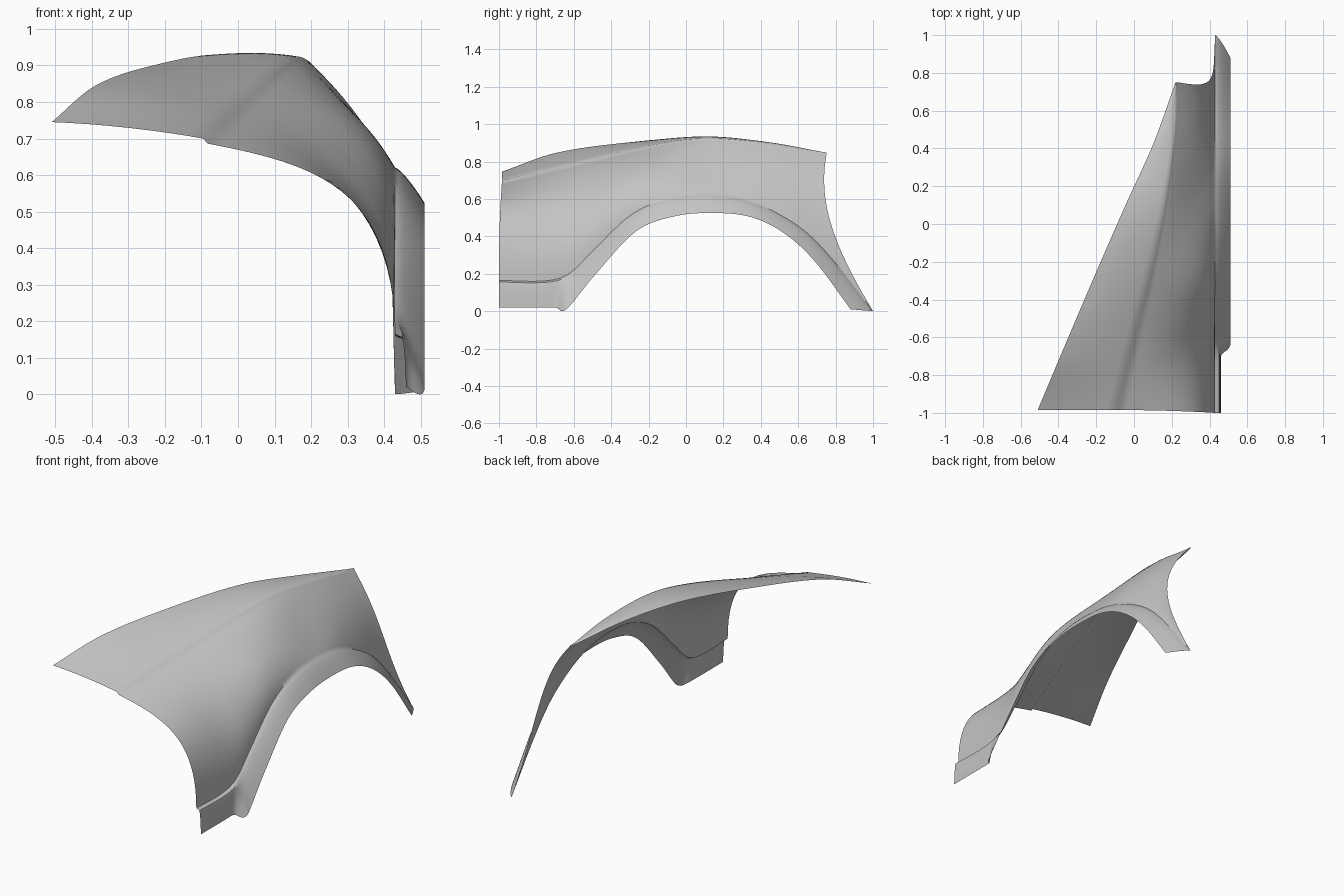
import bpy
import bmesh
from mathutils import Vector

cube = bpy.data.objects.get("Cube")
if cube:
    bpy.data.objects.remove(cube)


def along(keys, t):
    """Smooth curve through keys (position, values...), sampled at t."""
    n = len(keys)
    i = 0
    while i < n - 2 and t > keys[i + 1][0]:
        i += 1

    def slope(j):
        a, b = keys[max(j - 1, 0)], keys[min(j + 1, n - 1)]
        return (Vector(b[1:]) - Vector(a[1:])) / (b[0] - a[0])

    start, end = keys[i], keys[i + 1]
    span = end[0] - start[0]
    u = min(max((t - start[0]) / span, 0), 1)
    p, q = Vector(start[1:]), Vector(end[1:])
    ease = u * u * (3 - 2 * u)
    bend = slope(i) * (u * (1 - u) ** 2) - slope(i + 1) * (u * u * (1 - u))
    return p.lerp(q, ease) + bend * span


def bezier(a, b, c, d, t):
    s = 1 - t
    return a * s ** 3 + b * (3 * s * s * t) + c * (3 * s * t * t) + d * t ** 3


# Inner bonnet edge and shoulder crease: y, x, z
inner_edge = [(-.985, -.51, .745), (-.7, -.39, .845), (-.3, -.22, .903),
              (.1, -.045, .93), (.42, .1, .9), (.75, .22, .843)]
shoulder = [(-.985, -.095, .7), (-.6, 0, .79), (-.2, .1, .885),
            (.1, .16, .924), (.45, .21, .895), (.75, .23, .838)]

# Side fullness by y: offsets below the shoulder and above the arch line
upper_pull = [(-1, .31, 0, -.07), (-.5, .22, 0, -.08), (.1, .085, 0, -.065),
              (.45, .11, -.01, -.11), (.75, .22, -.04, -.24)]
lower_pull = [(-1, 0, 0, .405), (-.5, 0, 0, .26), (.1, -.05, 0, .08),
              (.45, -.03, -.07, .17), (.75, -.015, -.23, .38)]

# Stations front to back: y of the top, arch line (y, z), lip (x, y, z)
stations = [(-.985, -1, .165, .46, -1, .02),
            (-.82, -.8, .16, .46, -.8, .02),
            (-.72, -.68, .175, .46, -.7, .02),
            (-.62, -.6, .22, .51, -.64, .01),
            (-.5, -.5, .32, .51, -.49, .19),
            (-.3, -.3, .51, .51, -.27, .425),
            (-.1, -.1, .6, .51, -.07, .505),
            (.12, .13, .62, .51, .13, .525),
            (.32, .36, .58, .51, .34, .505),
            (.5, .6, .455, .51, .52, .42),
            (.63, .78, .28, .51, .69, .265),
            (.75, 1, 0, .51, .88, .01)]
stations = [(i, *row) for i, row in enumerate(stations)]
LAST = len(stations) - 1


def section(t):
    """One cross-section from the inner edge over the side to the arch lip."""
    y, arch_y, arch_z, lip_x, lip_y, lip_z = along(stations, t)
    ax, az = along(inner_edge, y)
    bx, bz = along(shoulder, y)
    inner, crease = Vector((ax, y, az)), Vector((bx, y, bz))
    arch = Vector((.43, arch_y, arch_z))
    lip = Vector((min(max(lip_x, .46), .51), lip_y, lip_z))
    points = []
    # Slightly crowned top panel
    for k in range(8):
        u = k / 8
        p = inner.lerp(crease, u)
        p.z += .028 * u * (1 - u)
        points.append(p)
    points.append(crease)
    # Small step under the shoulder, then the full side
    fade = 1 - .7 * t / LAST
    below = crease + Vector((.012, 0, -.014)) * fade
    top, low = crease + along(upper_pull, y), arch + along(lower_pull, y)
    for k in range(21):
        points.append(bezier(below, top, low, arch, k / 20))
    # Flared arch with a narrow shelf at its upper edge
    flare = (lip.x - .46) / .05
    power = .15 + .6 * flare
    for f in (.06, .15, .3, .5, .75, 1):
        p = arch.lerp(lip, f)
        p.x = arch.x + (lip.x - arch.x) * f ** power
        points.append(p)
    return points


# Fender skin
bm = bmesh.new()
STEPS = 88
rows = [[bm.verts.new(p) for p in section(LAST * r / STEPS)]
        for r in range(STEPS + 1)]
for here, there in zip(rows, rows[1:]):
    for k in range(len(here) - 1):
        bm.faces.new((here[k], here[k + 1], there[k + 1], there[k]))
mesh = bpy.data.meshes.new("fender_panel")
bm.to_mesh(mesh)
bm.free()
fender = bpy.data.objects.new("fender_panel", mesh)
bpy.context.collection.objects.link(fender)

# Plain grey paint
paint = bpy.data.materials.new("grey_paint")
paint.use_nodes = True
grey = (.55, .55, .55, 1)
paint.diffuse_color = grey
paint.node_tree.nodes["Principled BSDF"].inputs["Base Color"].default_value = grey
mesh.materials.append(paint)

bpy.context.view_layer.objects.active = fender
fender.select_set(True)
bpy.ops.object.shade_smooth_by_angle(angle=.8)
